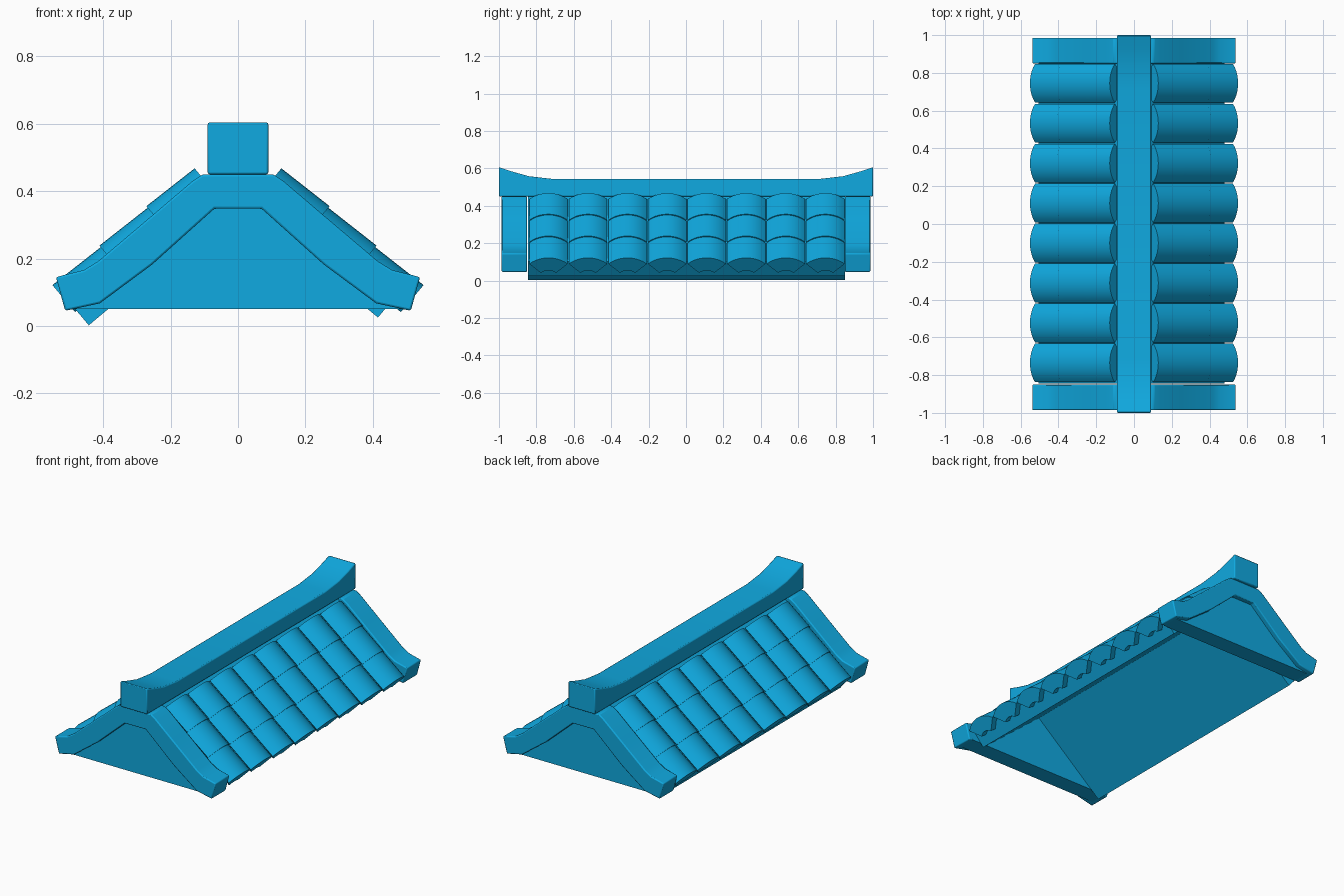
import bpy, bmesh, math
from mathutils import Vector

if "Cube" in bpy.data.objects:
    bpy.data.objects.remove(bpy.data.objects["Cube"])

mat = bpy.data.materials.new("blue_glaze")
mat.diffuse_color = (0.005, 0.40, 0.75, 1)
mat.use_nodes = True
mat.node_tree.nodes["Principled BSDF"].inputs["Base Color"].default_value = mat.diffuse_color


def finish(name, bm, bevel=0.0, angle=30):
    bmesh.ops.recalc_face_normals(bm, faces=bm.faces)
    mesh = bpy.data.meshes.new(name)
    bm.to_mesh(mesh)
    bm.free()
    mesh.materials.append(mat)
    ob = bpy.data.objects.new(name, mesh)
    bpy.context.collection.objects.link(ob)
    if bevel:
        mod = ob.modifiers.new("soft_edges", 'BEVEL')
        mod.width, mod.segments, mod.limit_method = bevel, 2, 'ANGLE'
    bpy.ops.object.select_all(action='DESELECT')
    ob.select_set(True)
    bpy.context.view_layer.objects.active = ob
    bpy.ops.object.shade_smooth_by_angle(angle=math.radians(angle))
    return ob


def loft(bm, ring_a, ring_b):
    """Closed solid between two matching outlines."""
    a = [bm.verts.new(p) for p in ring_a]
    b = [bm.verts.new(p) for p in ring_b]
    n = len(a)
    bm.faces.new(a)
    bm.faces.new(b[::-1])
    for i in range(n):
        bm.faces.new((a[i], b[i], b[(i + 1) % n], a[(i + 1) % n]))


def extrude_y(name, outline, y0, y1, bevel=0.0):
    bm = bmesh.new()
    loft(bm, [(x, y0, z) for x, z in outline], [(x, y1, z) for x, z in outline])
    return finish(name, bm, bevel)


def mirrored(half):
    return half + [(-x, z) for x, z in reversed(half)]


# Roof pitch: d runs down the right slope, n points out of it
pitch = math.radians(40)
d = Vector((math.cos(pitch), 0, -math.sin(pitch)))
n = Vector((math.sin(pitch), 0, math.cos(pitch)))


def on_slope(along, out, side=1, y=0):
    p = d * along + n * out
    return Vector((p.x * side, y, p.z))


# Roof deck: hollow inverted V under the tiles, left eave slightly longer
deck = [(0, 0.373)]
for along, out in ((0.302, 0.286), (0.302, 0.385)):
    p = on_slope(along, out)
    deck.append((p.x, p.z))
deck.append((0, 0.503))
for along, out in ((0.338, 0.385), (0.338, 0.286)):
    p = on_slope(along, out, -1)
    deck.append((p.x, p.z))
extrude_y("roof_deck", deck, -0.845, 0.85)

# Barrel tiles: thick arcs, 8 columns by 3 rows on each slope
R_OUT, R_IN, HALF, SEG = 0.146, 0.058, math.radians(44.6), 10


def tile_ring(along, crown, side, yc):
    pts = []
    for r, order in ((R_OUT, range(SEG + 1)), (R_IN, range(SEG, -1, -1))):
        for k in order:
            a = -HALF + 2 * HALF * k / SEG
            pts.append(on_slope(along, crown - R_OUT + r * math.cos(a),
                                side, yc + r * math.sin(a)))
    return pts


for side, label in ((1, "right"), (-1, "left")):
    bm = bmesh.new()
    for col in range(8):
        yc = (col - 3.5) * 0.2115 + 0.005
        for row in range(3):
            s = -0.202 + row * 0.182
            loft(bm, tile_ring(s, 0.441, side, yc),
                 tile_ring(s + 0.182, 0.447, side, yc))
    finish("roof_tiles_" + label, bm)

# Gable ends: arched trim with a recessed panel
outer = [(-0.513, 0.045), (-0.54, 0.145), (-0.457, 0.166), (-0.415, 0.192),
         (-0.25, 0.332), (-0.135, 0.43), (-0.105, 0.45)]
inner = [(-0.41, 0.067), (-0.255, 0.182), (-0.07, 0.348)]
trim = mirrored(outer) + [(-x, z) for x, z in inner] + inner[::-1]
panel = mirrored([(-0.49, 0.05), (-0.45, 0.11), (-0.08, 0.40)])
for s, label in ((-1, "front"), (1, "back")):
    extrude_y("gable_trim_" + label, trim, s * 0.85, s * 0.986, 0.006)
    extrude_y("gable_panel_" + label, panel, s * 0.85, s * 0.955)

# Ridge beam with upswept ends
top = [(-1, 0.606), (-0.93, 0.583), (-0.84, 0.558), (-0.71, 0.543)]
side_outline = [(-1, 0.45)] + mirrored(top) + [(1, 0.45)]
bm = bmesh.new()
loft(bm, [(-0.09, y, z) for y, z in side_outline],
     [(0.09, y, z) for y, z in side_outline])
finish("ridge_beam", bm, 0.006)
